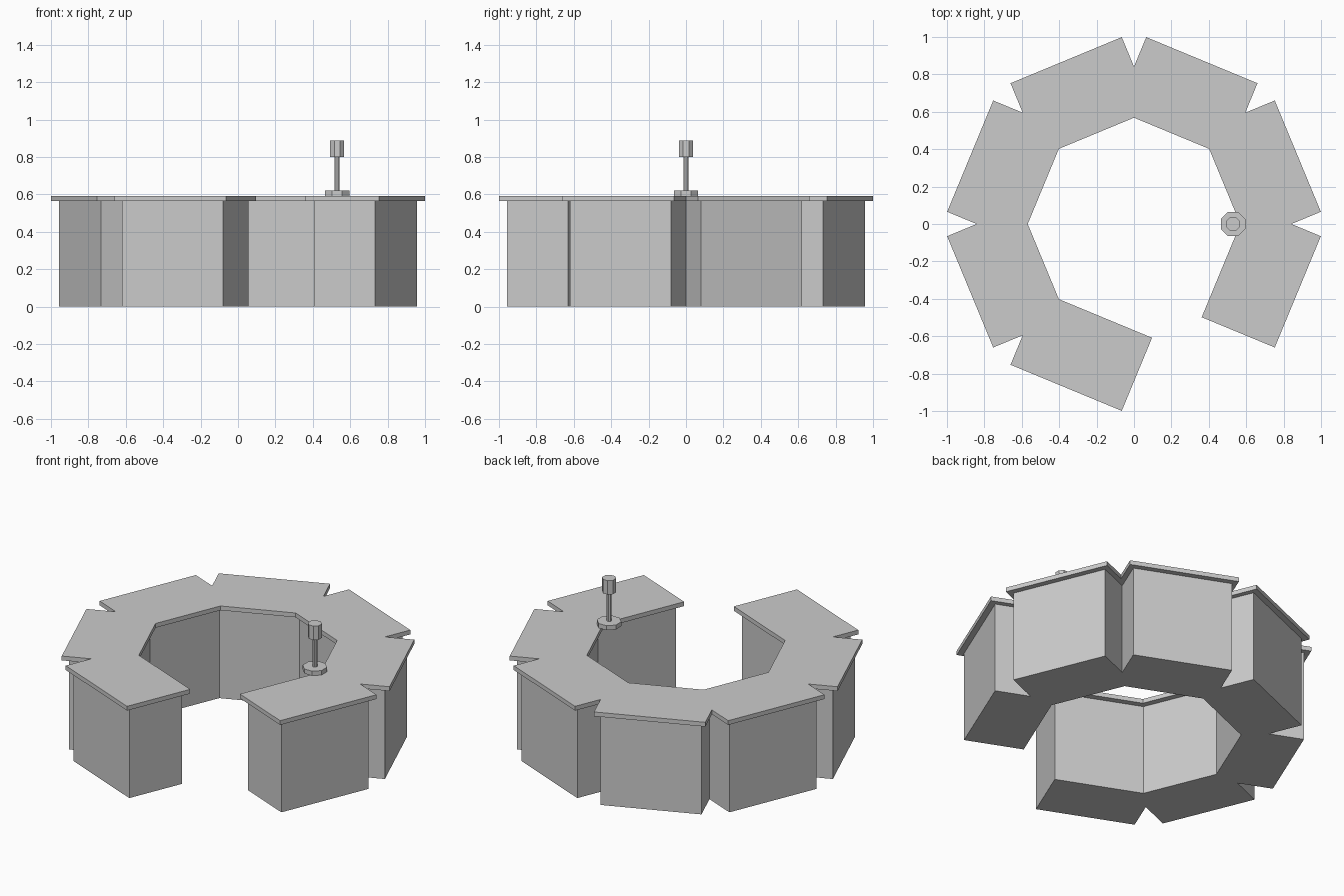
import bpy
import bmesh
from math import cos, sin, tan, pi, radians

if "Cube" in bpy.data.objects:
    bpy.data.objects.remove(bpy.data.objects["Cube"])

STEP = radians(45)       # angle between desk segments
START = radians(-22.5)   # first segment, right of the front gap
COUNT = 7                # eighth segment is left out as the entrance


def prism(name, points, z0, z1):
    """Extrude a counter-clockwise outline from z0 to z1."""
    bm = bmesh.new()
    low = [bm.verts.new((x, y, z0)) for x, y in points]
    high = [bm.verts.new((x, y, z1)) for x, y in points]
    bm.faces.new(low[::-1])
    bm.faces.new(high)
    n = len(points)
    for i in range(n):
        j = (i + 1) % n
        bm.faces.new((low[i], low[j], high[j], high[i]))
    bmesh.ops.recalc_face_normals(bm, faces=bm.faces)
    mesh = bpy.data.meshes.new(name)
    bm.to_mesh(mesh)
    bm.free()
    obj = bpy.data.objects.new(name, mesh)
    bpy.context.collection.objects.link(obj)
    return obj


def polar(r, a):
    return (r * cos(a), r * sin(a))


def local(a, r, t):
    """Point at radial distance r and sideways offset t of a segment."""
    return (r * cos(a) - t * sin(a), r * sin(a) + t * cos(a))


def ring_outline(outer, inner, half):
    """Outline of the merged ring of straight segments with outer notches."""
    notch = half / tan(STEP / 2) / cos(STEP / 2)
    corner = inner / cos(STEP / 2)
    last = START + (COUNT - 1) * STEP
    pts = []
    for k in range(COUNT):
        a = START + k * STEP
        pts += [local(a, outer, -half), local(a, outer, half)]
        if k < COUNT - 1:
            pts.append(polar(notch, a + STEP / 2))
    pts.append(local(last, inner, half))
    for k in reversed(range(COUNT - 1)):
        pts.append(polar(corner, START + (k + 0.5) * STEP))
    pts.append(local(START, inner, -half))
    return pts


def octagon(cx, apothem):
    r = apothem / cos(pi / 8)
    return [(cx + r * cos(pi / 8 + k * pi / 4), r * sin(pi / 8 + k * pi / 4))
            for k in range(8)]


# Counter base and overhanging top
prism("counter_base", ring_outline(0.914, 0.561, 0.292), 0.0, 0.565)
prism("counter_top", ring_outline(0.948, 0.525, 0.322), 0.565, 0.592)

# Small stand on the inner right edge: foot, stem and head
prism("stand_foot", octagon(0.53, 0.065), 0.592, 0.62)
prism("stand_stem", octagon(0.53, 0.013), 0.62, 0.80)
prism("stand_head", octagon(0.53, 0.037), 0.80, 0.887)
